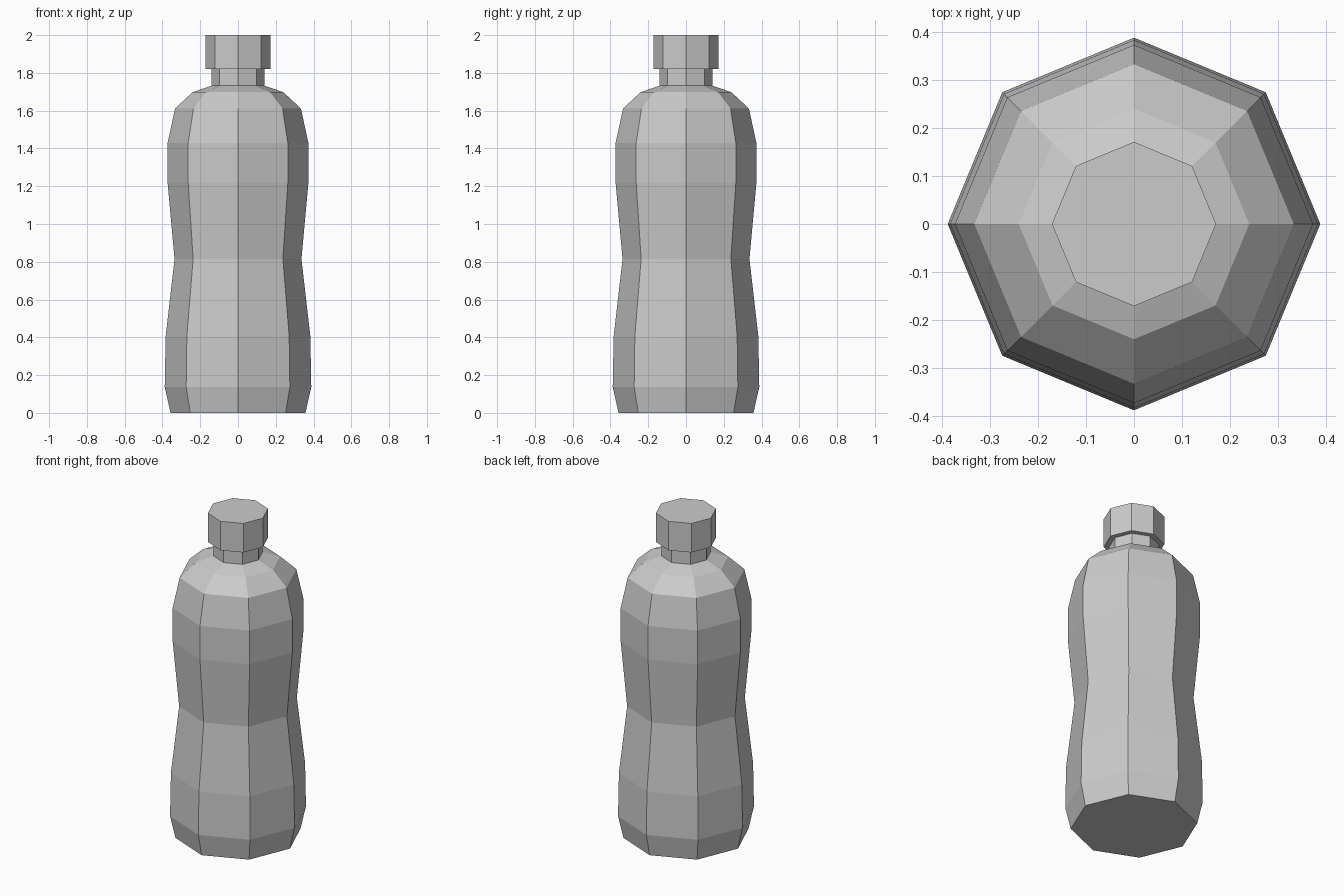
import bpy
import bmesh
from math import cos, sin, tau

SIDES = 8

if "Cube" in bpy.data.objects:
    bpy.data.objects.remove(bpy.data.objects["Cube"], do_unlink=True)

grey = bpy.data.materials.new("light grey")
grey.use_nodes = True
colour = (0.6, 0.6, 0.6, 1)
grey.diffuse_color = colour
grey.node_tree.nodes["Principled BSDF"].inputs["Base Color"].default_value = colour


def lathe(name, profile):
    """Closed faceted solid from (radius, height) pairs, bottom to top."""
    bm = bmesh.new()
    rings = [[bm.verts.new((r * cos(tau * i / SIDES), r * sin(tau * i / SIDES), z))
              for i in range(SIDES)] for r, z in profile]
    for low, high in zip(rings, rings[1:]):
        for i in range(SIDES):
            j = (i + 1) % SIDES
            bm.faces.new((low[i], low[j], high[j], high[i]))
    bm.faces.new(rings[0][::-1])
    bm.faces.new(rings[-1])
    mesh = bpy.data.meshes.new(name)
    bm.to_mesh(mesh)
    bm.free()
    mesh.materials.append(grey)
    obj = bpy.data.objects.new(name, mesh)
    bpy.context.collection.objects.link(obj)
    return obj


# Waisted body with rounded shoulders and a short neck
lathe("bottle_body", [
    (0.357, 0), (0.388, 0.137), (0.383, 0.405), (0.336, 0.815),
    (0.373, 1.22), (0.373, 1.428), (0.333, 1.612), (0.24, 1.698),
    (0.14, 1.732), (0.14, 1.82),
])

# Screw cap
lathe("bottle_cap", [(0.171, 1.82), (0.171, 2)])
